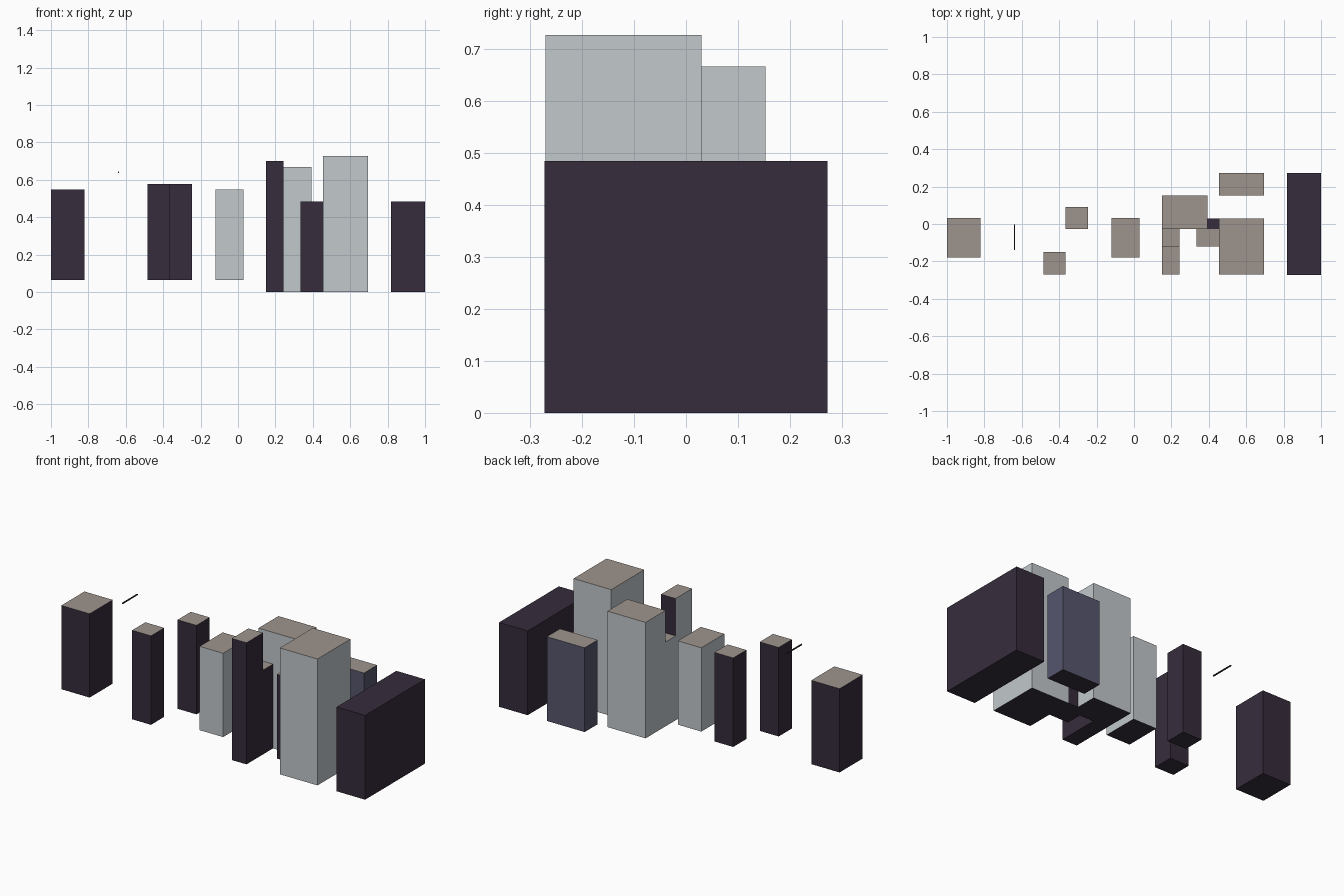
import bpy, bmesh

if "Cube" in bpy.data.objects:
    bpy.data.objects.remove(bpy.data.objects["Cube"])

def lin(c):
    c /= 255
    return c / 12.92 if c <= 0.04045 else ((c + 0.055) / 1.055) ** 2.4

def material(name, rgb):
    m = bpy.data.materials.new(name)
    m.diffuse_color = (*[lin(c) for c in rgb], 1)
    m.use_nodes = True
    m.node_tree.nodes["Principled BSDF"].inputs["Base Color"].default_value = m.diffuse_color
    return m

MATS = [material("dark plum", (54, 44, 60)), material("pale grey", (194, 200, 204)),
        material("roof taupe", (158, 148, 140)), material("slate blue", (86, 86, 110))]
DARK, PALE, ROOF, BLUE = range(4)

def block(name, x, y, z, wall=DARK, roof=ROOF, left=None):
    """Box from min/max ranges; roof, walls and underside coloured by direction."""
    bm = bmesh.new()
    bmesh.ops.create_cube(bm, size=1)
    for v in bm.verts:
        v.co = [r[0] if c < 0 else r[1] for c, r in zip(v.co, (x, y, z))]
    bm.normal_update()
    for f in bm.faces:
        n = f.normal
        if n.z > 0.5:
            f.material_index = roof
        elif n.z < -0.5:
            f.material_index = DARK
        elif n.x < -0.5 and left is not None:
            f.material_index = left
        else:
            f.material_index = wall
    me = bpy.data.meshes.new(name)
    bm.to_mesh(me)
    bm.free()
    for m in MATS:
        me.materials.append(m)
    ob = bpy.data.objects.new(name, me)
    bpy.context.collection.objects.link(ob)

# Raised blocks on the left
block("far_left_tower", (-1.0, -0.82), (-0.178, 0.032), (0.065, 0.547))
block("front_slim_tower", (-0.485, -0.365), (-0.27, -0.15), (0.065, 0.577))
block("back_slim_tower", (-0.365, -0.245), (-0.028, 0.092), (0.065, 0.577))
block("middle_pale_tower", (-0.12, 0.03), (-0.178, 0.032), (0.065, 0.547), PALE)
block("thin_rod", (-0.642, -0.636), (-0.14, -0.003), (0.637, 0.643), DARK, DARK)

# Grounded cluster on the right
block("tall_dark_tower", (0.15, 0.243), (-0.27, -0.12), (0, 0.70), left=PALE)
block("low_annex", (0.15, 0.243), (-0.12, -0.028), (0, 0.485), left=PALE)
block("back_pale_tower", (0.15, 0.393), (-0.028, 0.153), (0, 0.667), PALE)
block("link_block", (0.333, 0.455), (-0.12, -0.028), (0, 0.485))
block("link_core", (0.393, 0.455), (-0.028, 0.03), (0, 0.485), DARK, DARK)
block("large_pale_tower", (0.455, 0.695), (-0.27, 0.03), (0, 0.727), PALE)
block("blue_back_block", (0.455, 0.695), (0.153, 0.272), (0, 0.485), BLUE)
block("right_long_block", (0.818, 1.0), (-0.272, 0.272), (0, 0.485), DARK, DARK)
